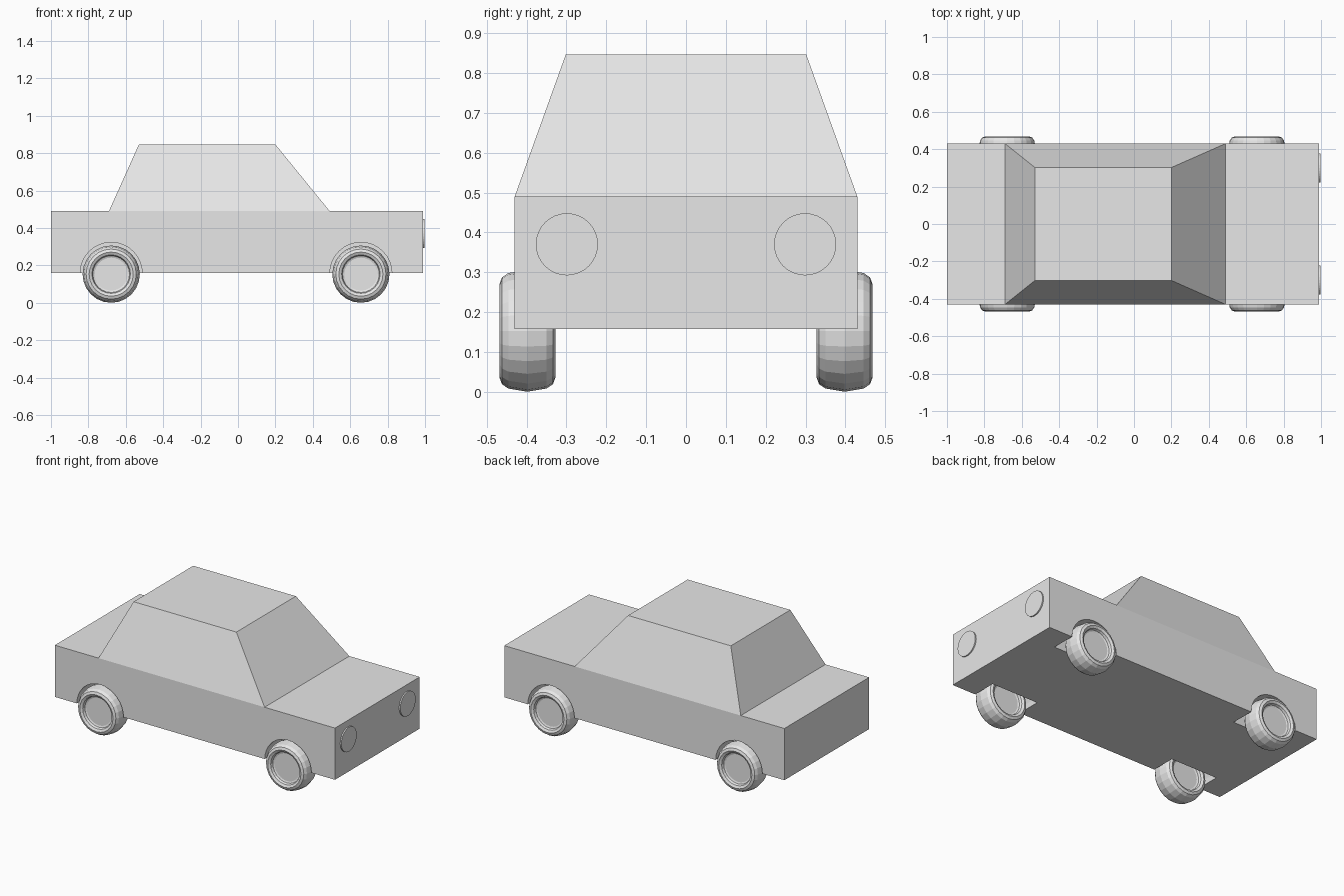
import bpy, bmesh, math
from mathutils import Matrix

if "Cube" in bpy.data.objects:
    bpy.data.objects.remove(bpy.data.objects["Cube"])

grey = bpy.data.materials.new("plain grey")
grey.diffuse_color = (0.8, 0.8, 0.8, 1)
grey.use_nodes = True
grey.node_tree.nodes["Principled BSDF"].inputs["Base Color"].default_value = grey.diffuse_color


def finish(name, bm):
    bmesh.ops.recalc_face_normals(bm, faces=bm.faces)
    mesh = bpy.data.meshes.new(name)
    bm.to_mesh(mesh)
    bm.free()
    mesh.materials.append(grey)
    obj = bpy.data.objects.new(name, mesh)
    bpy.context.collection.objects.link(obj)
    return obj


def frustum(name, low, high):
    """Closed block between two rectangles (x0, x1, half_width, z)."""
    bm = bmesh.new()
    rings = []
    for x0, x1, w, z in (low, high):
        rings.append([bm.verts.new(p) for p in
                      ((x0, -w, z), (x1, -w, z), (x1, w, z), (x0, w, z))])
    a, b = rings
    bm.faces.new(a)
    bm.faces.new(b)
    for i in range(4):
        j = (i + 1) % 4
        bm.faces.new((a[i], a[j], b[j], b[i]))
    return finish(name, bm)


def cylinder(name, radius, depth, axis, centre, sides):
    bm = bmesh.new()
    bmesh.ops.create_cone(bm, cap_ends=True, segments=sides, radius1=radius,
                          radius2=radius, depth=depth,
                          matrix=Matrix.Translation(centre) @ Matrix.Rotation(math.pi / 2, 4, axis))
    return finish(name, bm)


def wheel(name, centre, profile, sides=24):
    """Lathe (y offset, radius) points around the axle, with flat hub discs."""
    bm = bmesh.new()
    rings = []
    for y, r in profile:
        rings.append([bm.verts.new((centre[0] + r * math.cos(2 * math.pi * i / sides),
                                    centre[1] + y,
                                    centre[2] + r * math.sin(2 * math.pi * i / sides)))
                      for i in range(sides)])
    for a, b in zip(rings, rings[1:]):
        for i in range(sides):
            j = (i + 1) % sides
            bm.faces.new((a[i], a[j], b[j], b[i]))
    bm.faces.new(rings[0])
    bm.faces.new(rings[-1])
    return finish(name, bm)


# body and cabin
body = frustum("body", (-1.0, 0.99, 0.43, 0.158), (-1.0, 0.99, 0.43, 0.49))
frustum("cabin", (-0.69, 0.49, 0.43, 0.49), (-0.53, 0.20, 0.302, 0.846))

# wheels and the arches cut for them
half = [(0.043, 0.088), (0.047, 0.098), (0.062, 0.103), (0.070, 0.118),
        (0.064, 0.134), (0.048, 0.145), (0.0, 0.153)]
profile = half + [(-y, r) for y, r in reversed(half[:-1])]
for end, x in (("rear", -0.678), ("front", 0.657)):
    for side, s in (("right", -1), ("left", 1)):
        wheel(f"{end}_{side}_wheel", (x, s * 0.398, 0.153), profile)
        cutter = cylinder(f"{end}_{side}_arch_cutter", 0.166, 0.30, 'X',
                          (x, s * 0.425, 0.157), 32)
        cutter.hide_render = True
        cutter.display_type = 'WIRE'
        cut = body.modifiers.new(f"{end}_{side}_arch", 'BOOLEAN')
        cut.object = cutter
        cut.operation = 'DIFFERENCE'
        cut.solver = 'EXACT'

# headlights
for side, s in (("right", -1), ("left", 1)):
    cylinder(f"{side}_headlight", 0.078, 0.02, 'Y', (0.988, s * 0.299, 0.37), 32)
